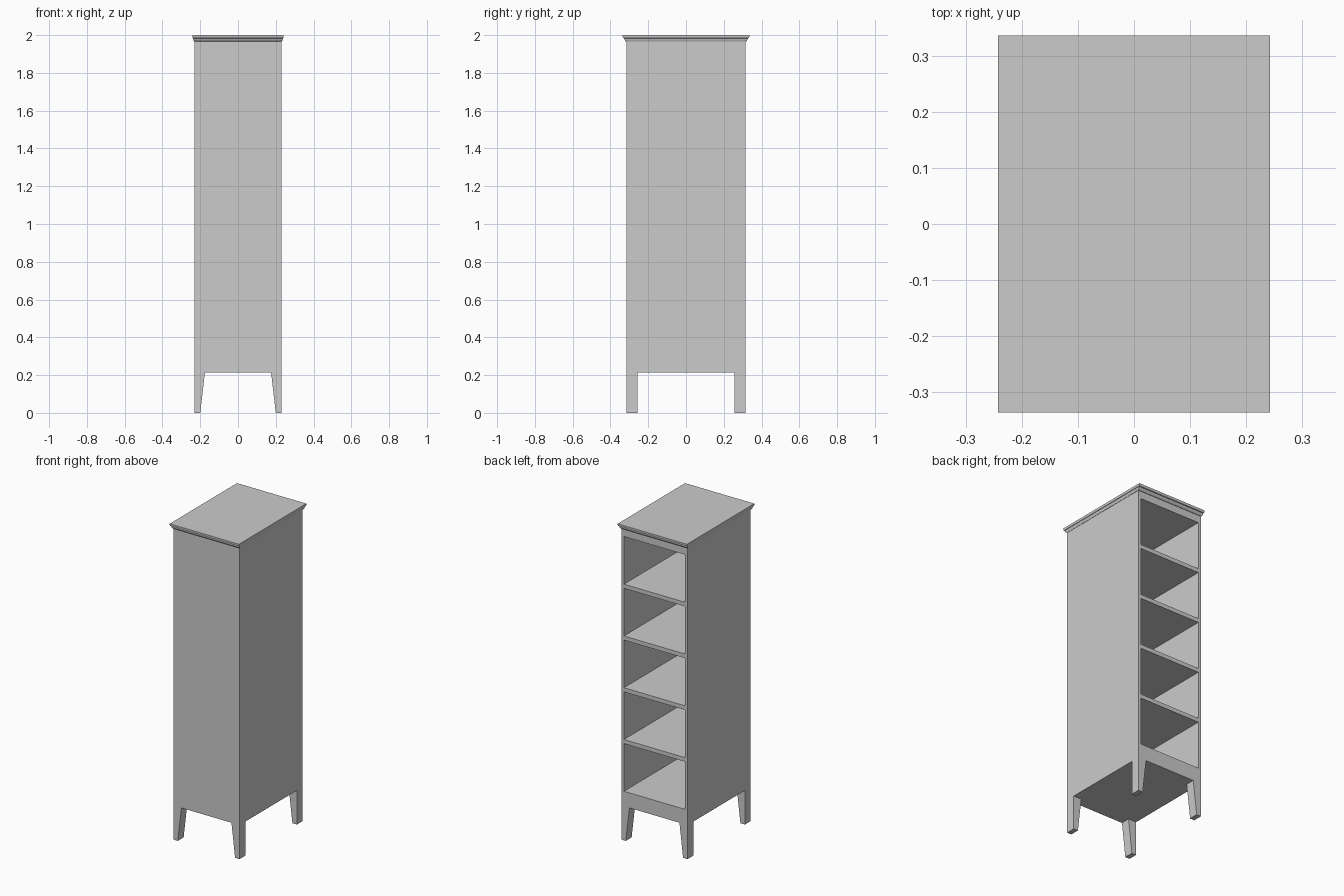
import bpy

if "Cube" in bpy.data.objects:
    bpy.data.objects.remove(bpy.data.objects["Cube"])

W, D = 0.231, 0.315        # half width and half depth of the body
Z0, Z1 = 0.215, 1.966      # bottom and top of the body

paint = bpy.data.materials.new("light grey paint")
paint.diffuse_color = (0.6, 0.6, 0.6, 1)
paint.use_nodes = True
paint.node_tree.nodes["Principled BSDF"].inputs["Base Color"].default_value = paint.diffuse_color


def mesh_object(name, verts, faces):
    me = bpy.data.meshes.new(name)
    me.from_pydata(verts, [], faces)
    me.materials.append(paint)
    ob = bpy.data.objects.new(name, me)
    bpy.context.collection.objects.link(ob)
    return ob


def loft(name, rings):
    """Stack of rectangles (x0, x1, y0, y1, z), closed at both ends."""
    verts, faces = [], [(3, 2, 1, 0)]
    for x0, x1, y0, y1, z in rings:
        verts += [(x0, y0, z), (x1, y0, z), (x1, y1, z), (x0, y1, z)]
    for r in range(len(rings) - 1):
        for i in range(4):
            a, b = r * 4 + i, r * 4 + (i + 1) % 4
            faces.append((a, b, b + 4, a + 4))
    n = len(verts)
    faces.append((n - 4, n - 3, n - 2, n - 1))
    return mesh_object(name, verts, faces)


# Cabinet body, closed at the front and open at the back
body = loft("cabinet_body", [(-W, W, -D, D, Z0), (-W, W, -D, D, Z1)])

# Five shelf compartments cut in from the back
for i in range(5):
    z = 0.31 + i * 0.327
    cut = loft(f"compartment_cutter_{i + 1}",
               [(-W + 0.018, W - 0.018, -D + 0.02, D + 0.05, h) for h in (z, z + 0.301)])
    cut.hide_render = True
    cut.display_type = 'WIRE'
    mod = body.modifiers.new(f"compartment_{i + 1}", 'BOOLEAN')
    mod.operation = 'DIFFERENCE'
    mod.solver = 'EXACT'
    mod.object = cut

# Apply the cuts, then drop the cutters
bpy.context.view_layer.update()
dg = bpy.context.evaluated_depsgraph_get()
cut_mesh = bpy.data.meshes.new_from_object(body.evaluated_get(dg))
body.modifiers.clear()
body.data = cut_mesh
for ob in list(bpy.data.objects):
    if "cutter" in ob.name:
        bpy.data.objects.remove(ob)

# Legs tapered on their inner side
for sx, xn in ((-1, "left"), (1, "right")):
    for sy, yn in ((-1, "front"), (1, "back")):
        rings = []
        for inner, z in ((0.2, 0), (0.175, Z0)):
            xs = sorted((sx * inner, sx * W))
            ys = sorted((sy * 0.257, sy * D))
            rings.append((*xs, *ys, z))
        loft(f"{yn}_{xn}_leg", rings)

# Moulded cornice: height and fraction of the full overhang
profile = [(Z1, 0.15), (1.976, 0.55), (1.983, 0.6), (1.985, 0.85), (1.992, 1), (2.0, 1)]
rings = []
for z, f in profile:
    x, y = W + 0.011 * f, D + 0.021 * f
    rings.append((-x, x, -y, y, z))
loft("cornice", rings)
